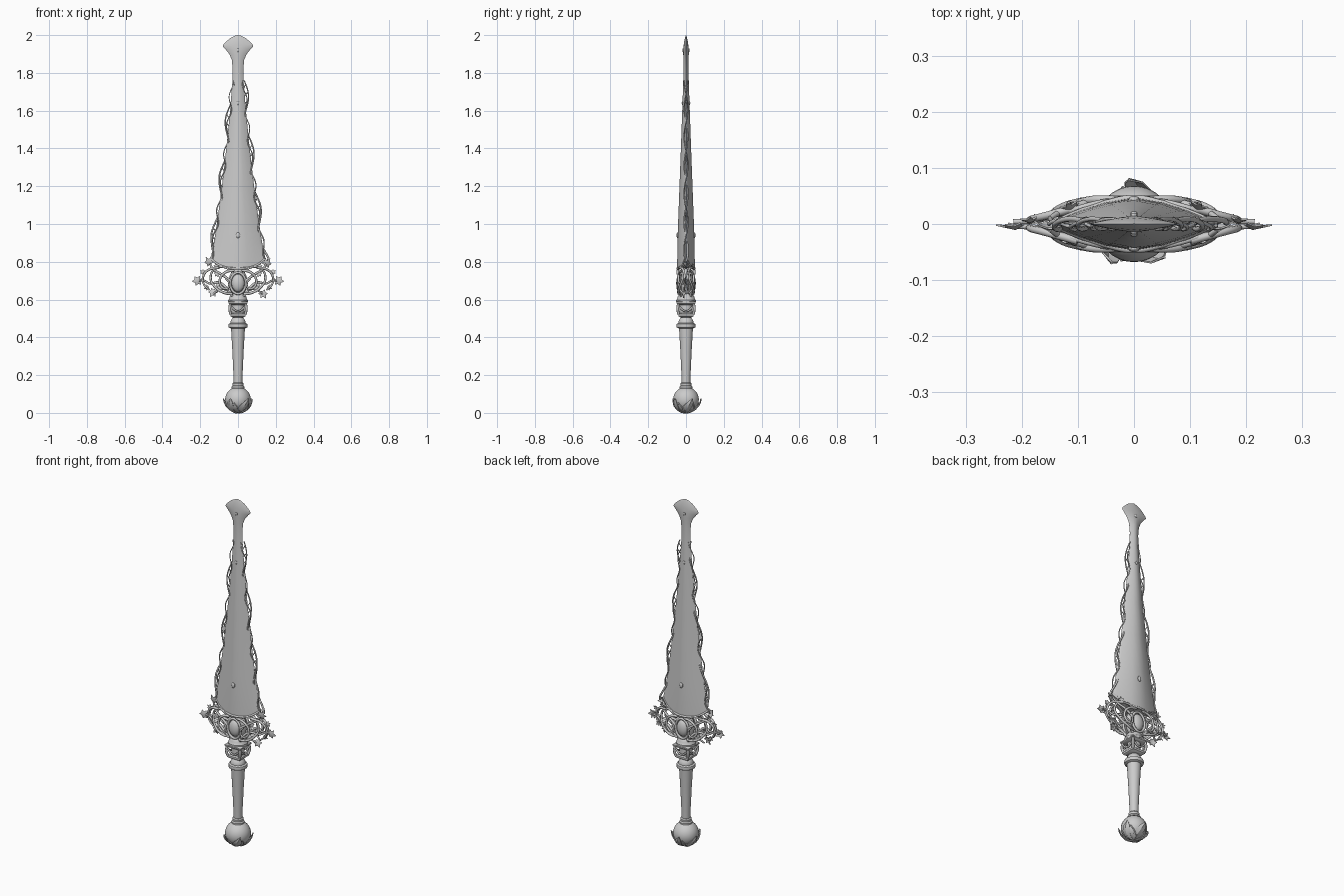
import bpy, bmesh, math
from mathutils import Vector, Matrix

if "Cube" in bpy.data.objects:
    bpy.data.objects.remove(bpy.data.objects["Cube"])

grey = bpy.data.materials.new("plain_grey")
grey.diffuse_color = (0.6, 0.6, 0.6, 1)
grey.use_nodes = True
grey.node_tree.nodes["Principled BSDF"].inputs["Base Color"].default_value = grey.diffuse_color


def finish(obj, angle=40):
    bpy.ops.object.select_all(action='DESELECT')
    obj.select_set(True)
    bpy.context.view_layer.objects.active = obj
    if not obj.data.materials:
        obj.data.materials.append(grey)
    bpy.ops.object.shade_smooth_by_angle(angle=math.radians(angle))
    return obj


def from_bmesh(name, bm, angle=40):
    bmesh.ops.recalc_face_normals(bm, faces=bm.faces)
    me = bpy.data.meshes.new(name)
    bm.to_mesh(me)
    bm.free()
    obj = bpy.data.objects.new(name, me)
    bpy.context.collection.objects.link(obj)
    return finish(obj, angle)


def lathe(name, profile, n=24, rot=0.0):
    """Revolve (radius, z) points about the z axis, capped at both ends."""
    bm = bmesh.new()
    rings = [[bm.verts.new((r * math.cos(rot + 2 * math.pi * i / n),
                            r * math.sin(rot + 2 * math.pi * i / n), z)) for i in range(n)]
             for r, z in profile]
    for a, b in zip(rings, rings[1:]):
        for i in range(n):
            bm.faces.new((a[i], a[(i + 1) % n], b[(i + 1) % n], b[i]))
    bm.faces.new(rings[0][::-1])
    bm.faces.new(rings[-1])
    return from_bmesh(name, bm)


def tubes(name, paths, radius, closed=False, taper=1.0):
    """Round tubes through the given point lists."""
    cu = bpy.data.curves.new(name, 'CURVE')
    cu.dimensions = '3D'
    cu.bevel_depth = radius
    cu.bevel_resolution = 2
    cu.resolution_u = 5
    cu.use_fill_caps = True
    for pts in paths:
        sp = cu.splines.new('BEZIER')
        sp.bezier_points.add(len(pts) - 1)
        sp.use_cyclic_u = closed
        for i, (bp, p) in enumerate(zip(sp.bezier_points, pts)):
            bp.co = p
            bp.handle_left_type = bp.handle_right_type = 'AUTO'
            bp.radius = 1 + (taper - 1) * i / max(1, len(pts) - 1)
    obj = bpy.data.objects.new(name, cu)
    bpy.context.collection.objects.link(obj)
    bpy.ops.object.select_all(action='DESELECT')
    obj.select_set(True)
    bpy.context.view_layer.objects.active = obj
    bpy.ops.object.convert(target='MESH')
    return finish(bpy.context.view_layer.objects.active, 60)


def ellipsoid(name, centre, radii, seg=20):
    bm = bmesh.new()
    bmesh.ops.create_uvsphere(bm, u_segments=seg, v_segments=seg // 2 + 2, radius=1)
    bmesh.ops.transform(bm, matrix=Matrix.Translation(centre) @ Matrix.Diagonal((*radii, 1)), verts=bm.verts)
    return from_bmesh(name, bm)


def interp(table, z):
    for (z0, v0), (z1, v1) in zip(table, table[1:]):
        if z <= z1:
            return v0 + (v1 - v0) * max(0, (z - z0) / (z1 - z0))
    return table[-1][1]


# Blade: lens cross-section swept along a flared outline
WIDTH = [(0.82, .145), (0.85, .138), (0.9, .128), (1.0, .112), (1.2, .085), (1.4, .062),
         (1.6, .042), (1.75, .030), (1.82, .028), (1.87, .033), (1.90, .046), (1.925, .066),
         (1.94, .080), (1.95, .077), (1.965, .063), (1.985, .040), (1.996, .017), (2.0, .002)]
THICK = [(0.82, .047), (1.0, .042), (1.4, .027), (1.8, .013), (1.92, .015), (1.97, .010), (2.0, .001)]
SECTION = [(-1, 0), (-.985, .06), (-.9, .2), (-.65, .52), (-.35, .82), (0, 1),
           (.35, .82), (.65, .52), (.9, .2), (.985, .06)]
SECTION += [(1, 0)] + [(u, -v) for u, v in SECTION[:0:-1]]
bm = bmesh.new()
rows = []
for k, (z, w) in enumerate(WIDTH):
    t = interp(THICK, z)
    row = []
    for u, v in SECTION:
        zz = z - (0.055 * (1 - abs(u) ** 3) if k == 0 else 0.025 * (1 - abs(u) ** 3) if k == 1 else 0)
        row.append(bm.verts.new((u * w, v * t, zz)))
    rows.append(row)
n = len(SECTION)
for a, b in zip(rows, rows[1:]):
    for i in range(n):
        bm.faces.new((a[i], a[(i + 1) % n], b[(i + 1) % n], b[i]))
half = n // 2
for i in range(half):        # bottom closing strip between front and back
    quad = [rows[0][i], rows[0][i + 1], rows[0][(n - i - 1) % n], rows[0][(n - i) % n]]
    bm.faces.new(list(dict.fromkeys(quad)))
bm.faces.new(rows[-1])
from_bmesh("blade", bm, 35)

# Raised rim along the lower end of the blade
rim = []
for s in (1, -1):
    rim.append([(u * .145, s * .046 * (1 - abs(u) ** 1.5), 0.82 - 0.055 * (1 - abs(u) ** 3))
                for u in (-1, -.9, -.65, -.35, 0, .35, .65, .9, 1)])
tubes("blade_base_rim", rim, 0.006)

# Small studs on both blade faces
for z in (0.94, 1.64, 1.92):
    r = 0.011 if z < 1 else 0.007
    for s in (-1, 1):
        ellipsoid("blade_stud", (0, s * interp(THICK, z), z), (r, r * .6, r * 1.4), 10)

# Vines climbing both blade edges, bulges staggered left and right
for side, peak in ((-1, 0.95), (1, 1.085)):
    main, second, twigs = [], [], []
    for i in range(49):
        z = 0.80 + 0.96 * i / 48
        a = 2 * math.pi * (z - peak) / 0.30
        w = interp(WIDTH, z)
        main.append((side * (w + 0.003 + 0.017 * math.cos(a)), 0.009 * math.sin(a), z))
        second.append((side * (w + 0.002 + 0.009 * math.cos(2 * a + 1)), -0.010 * math.sin(a), z))
        if math.cos(a) > 0.2 and i % 2:
            twigs.append([main[-1], (side * (w - 0.002), 0, z - 0.025)])
    tubes("edge_vine", [main], 0.0055, taper=0.55)
    tubes("edge_vine_thin", [second], 0.0038, taper=0.6)
    tubes("edge_twigs", twigs, 0.0025)

# Guard: interlaced vines in front and behind, mirrored left and right
PATHS = [
    [(.03, .63, .030), (.07, .635, .040), (.12, .665, .034), (.145, .715, .018), (.12, .765, .022),
     (.07, .77, .036), (.03, .745, .044)],
    [(.02, .755, .042), (.065, .745, .044), (.095, .71, .040), (.085, .665, .042), (.055, .66, .044),
     (.048, .69, .045), (.065, .71, .042)],
    [(.04, .70, .040), (.09, .735, .036), (.13, .76, .022), (.15, .79, .010)],
    [(.05, .65, .040), (.10, .69, .034), (.15, .685, .016), (.18, .70, .006), (.215, .70, .004)],
    [(.03, .62, .025), (.07, .655, .038), (.11, .645, .026), (.13, .63, .016)],
    [(.10, .77, .030), (.16, .755, .014), (.185, .72, .008), (.18, .68, .006), (.15, .65, .010)],
]
for s in (-1, 1):
    for m in (-1, 1):
        tubes("guard_vines", [[(m * x, s * y, z) for x, z, y in p] for p in PATHS], 0.0075, taper=0.6)

# Ivy leaf: lobed outline, folded slightly, with thin thickness
LOBES = [1.0, .55, .85, .5, .8, .45, .55, .45, .8, .5, .85, .55]


def leaf(name, centre, size, turn, tilt, spin=0.0):
    bm = bmesh.new()
    mid = bm.verts.new((0, -0.2 * size, 0))
    ring = []
    for i, r in enumerate(LOBES):
        a = math.pi / 2 + 2 * math.pi * i / len(LOBES)
        ring.append(bm.verts.new((size * r * math.cos(a), 0.12 * size * (r > .7), size * r * math.sin(a))))
    for i in range(len(ring)):
        bm.faces.new((mid, ring[i], ring[(i + 1) % len(ring)]))
    bmesh.ops.recalc_face_normals(bm, faces=bm.faces)
    bmesh.ops.solidify(bm, geom=bm.faces[:], thickness=0.003)
    mat = (Matrix.Translation(centre) @ Matrix.Rotation(spin, 4, 'Z')
           @ Matrix.Rotation(turn, 4, 'Y') @ Matrix.Rotation(tilt, 4, 'X'))
    bmesh.ops.transform(bm, matrix=mat, verts=bm.verts)
    return from_bmesh(name, bm, 25)


# (x, y, z, size, turn clockwise from up) for the right side, mirrored to the left
LEAVES = [(.152, -.006, .79, .033, .6), (.212, -.004, .70, .034, 1.7), (.132, -.012, .632, .032, 2.6),
          (.185, .006, .745, .020, 1.0), (.165, .010, .665, .020, 2.1), (.113, .030, .775, .022, .2),
          (.095, -.036, .665, .022, 2.4), (.108, -.034, .735, .022, 1.2), (.10, .034, .675, .024, 2.0)]
for m in (-1, 1):
    for i, (x, y, z, size, turn) in enumerate(LEAVES):
        lift = 0.008 if m < 0 and i in (0, 2) else 0
        leaf("guard_leaf", (m * x, y, z + lift), size, m * turn, 0.25 * (-1) ** i, 0.35 * m * (-1) ** i)

# Guard core, oval gem on each face and its frame
ellipsoid("guard_core", (0, 0, .69), (.050, .032, .075))
for s in (-1, 1):
    ellipsoid("oval_gem", (0, s * .030, .687), (.034, .022, .047), 24)
    tubes("gem_frame", [[(.041 * math.cos(a), s * .036, .687 + .056 * math.sin(a))
                         for a in [2 * math.pi * i / 12 for i in range(12)]]], 0.007, closed=True)

# Neck: dome, square lantern and small lower dome
lathe("neck_dome", [(.052, .588), (.052, .598), (.047, .603), (.045, .613), (.036, .627), (.018, .637), (.004, .64)])
lathe("lantern_roof", [(.058, .572), (.072, .580), (.072, .587), (.058, .592)], 4, math.pi / 4)
lathe("lantern_core", [(.034, .51), (.034, .575)], 16)
lathe("lantern_base", [(.042, .505), (.058, .513), (.058, .524), (.048, .530)], 4, math.pi / 4)
pillars = [[(.038 * a, .038 * b, .52), (.044 * a, .044 * b, .55), (.041 * a, .041 * b, .578)]
           for a in (-1, 1) for b in (-1, 1)]
tubes("lantern_pillars", pillars, 0.007)
bars = []
for k in range(4):
    R = Matrix.Rotation(k * math.pi / 2, 3, 'Z')
    bars.append([R @ Vector(p) for p in ((-.04, -.041, .565), (0, -.043, .538), (.04, -.041, .565))])
tubes("lantern_swags", bars, 0.005)
lathe("lower_dome", [(.040, .472), (.040, .482), (.034, .496), (.024, .506), (.018, .512)])

# Grip with rings at both ends
lathe("grip_top_ring", [(.040, .448), (.049, .453), (.051, .462), (.049, .471), (.040, .476)])
lathe("grip", [(.023, .15), (.024, .20), (.030, .33), (.037, .452)])
lathe("grip_bottom_ring", [(.034, .130), (.034, .138), (.028, .144), (.029, .156), (.024, .162)])

# Pommel ball wrapped by curling leaves and stems
C = Vector((0, 0, .070))
ellipsoid("pommel_ball", C, (.068, .068, .068), 32)


def on_ball(r, polar, az):
    return C + r * Vector((math.sin(polar) * math.cos(az), math.sin(polar) * math.sin(az), -math.cos(polar)))


SHAPE = [(.05, .5, .070), (.35, .45, .0715), (.75, .42, .073), (1.1, .38, .075),
         (1.4, .22, .078), (1.65, .03, .080)]
stems = []
for k in range(5):
    base = 2 * math.pi * k / 5 - math.pi / 2
    bm = bmesh.new()
    rows = [[bm.verts.new(on_ball(r + (0.003 if j == 0 else 0), p, base + 0.45 * p + j * w)) for j in (-1, 0, 1)]
            for p, w, r in SHAPE]
    for a, b in zip(rows, rows[1:]):
        for j in (0, 1):
            bm.faces.new((a[j], a[j + 1], b[j + 1], b[j]))
    bmesh.ops.recalc_face_normals(bm, faces=bm.faces)
    bmesh.ops.solidify(bm, geom=bm.faces[:], thickness=0.003)
    from_bmesh("pommel_leaf", bm, 30)
    stems.append([on_ball(.070, p, base + .6 - 0.7 * p) for p in (.2, .6, 1.0, 1.35)])
tubes("pommel_stems", stems, 0.0045, taper=0.6)
